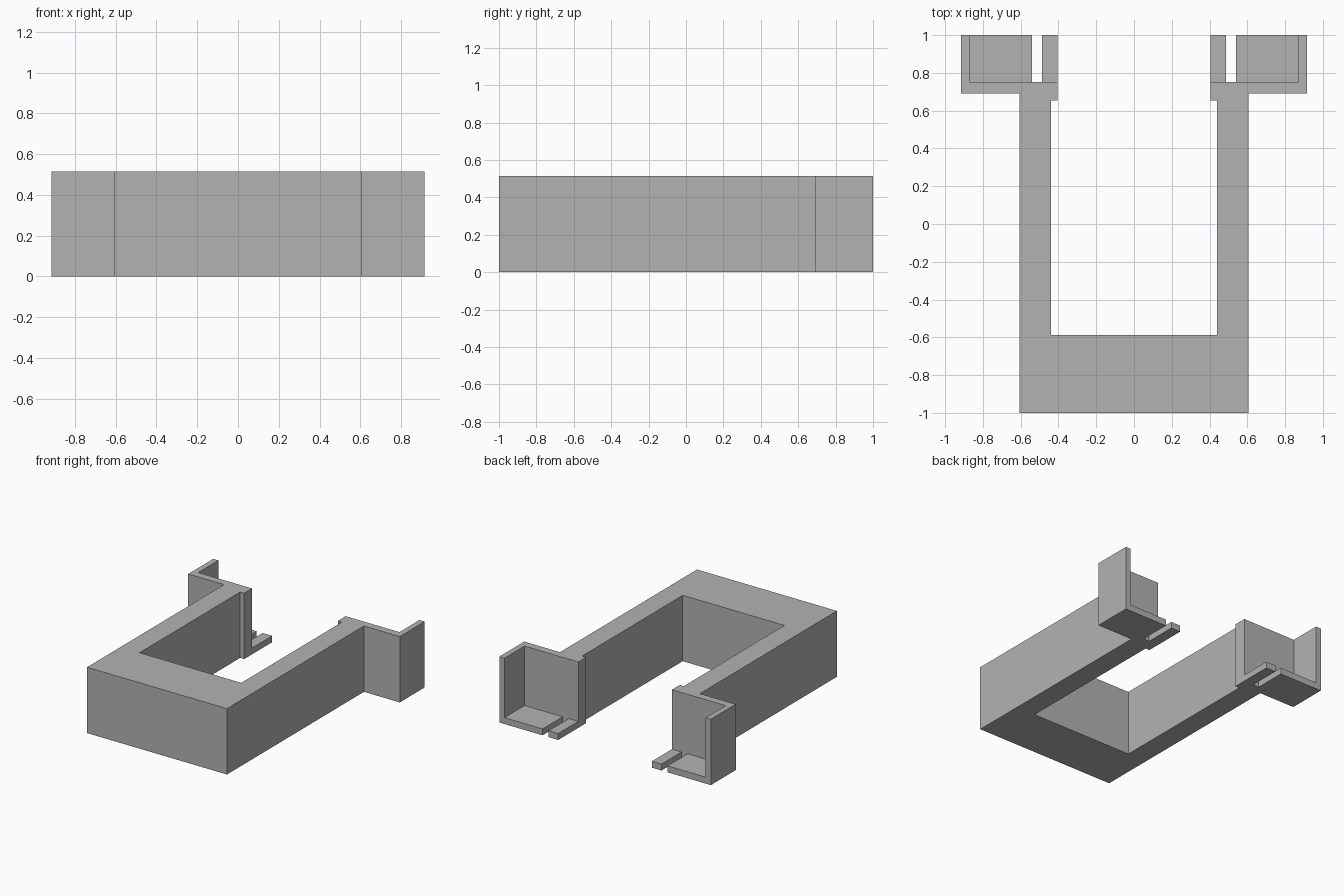
import bpy
import bmesh

HEIGHT = 0.515
FLOOR = 0.05

cube = bpy.data.objects.get("Cube")
if cube:
    bpy.data.objects.remove(cube, do_unlink=True)

grey = bpy.data.materials.new("plain grey")
grey.use_nodes = True
grey.diffuse_color = (0.45, 0.45, 0.45, 1)
grey.node_tree.nodes["Principled BSDF"].inputs["Base Color"].default_value = grey.diffuse_color


def extrude_plan(name, plan, height):
    """Raise a flat outline from the ground to the given height."""
    bm = bmesh.new()
    base = bm.faces.new([bm.verts.new((x, y, 0)) for x, y in plan])
    top = bmesh.ops.extrude_face_region(bm, geom=[base])["geom"]
    moved = [v for v in top if isinstance(v, bmesh.types.BMVert)]
    bmesh.ops.translate(bm, verts=moved, vec=(0, 0, height))
    bmesh.ops.recalc_face_normals(bm, faces=bm.faces)
    mesh = bpy.data.meshes.new(name)
    bm.to_mesh(mesh)
    bm.free()
    mesh.materials.append(grey)
    obj = bpy.data.objects.new(name, mesh)
    bpy.context.collection.objects.link(obj)
    return obj


def rectangle(x0, x1, y0, y1):
    return [(x0, y0), (x1, y0), (x1, y1), (x0, y1)]


# Full-height walls: front block, long arms, inner lips and outer corner walls
half = [(0.605, -1), (0.605, 0.692), (0.915, 0.692), (0.915, 1), (0.87, 1),
        (0.87, 0.752), (0.405, 0.752), (0.405, 0.655), (0.44, 0.655), (0.44, -0.588)]
extrude_plan("frame_walls", half + [(-x, y) for x, y in reversed(half)], HEIGHT)

# Low floor and separate narrow tab behind each arm
for side, sign in (("left", 1), ("right", -1)):
    extrude_plan(side + "_floor", rectangle(sign * 0.54, sign * 0.87, 0.752, 1), FLOOR)
    extrude_plan(side + "_tab", rectangle(sign * 0.405, sign * 0.488, 0.752, 1), FLOOR)
